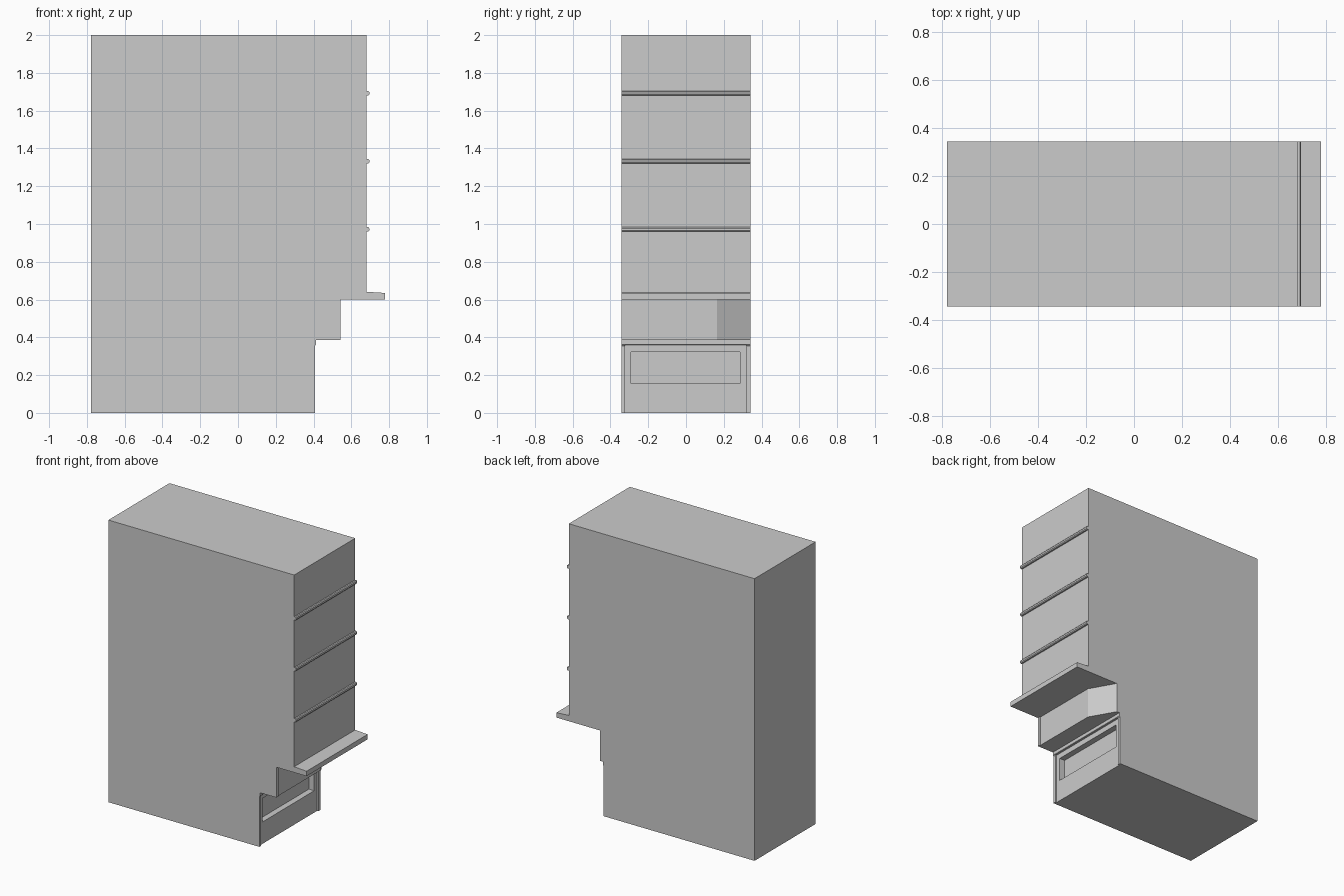
import bpy, bmesh
from mathutils import Vector

if "Cube" in bpy.data.objects:
    bpy.data.objects.remove(bpy.data.objects["Cube"])

W = 0.342  # half width in y


def prism(name, pts, direction):
    """Extrude a planar outline into a closed solid."""
    bm = bmesh.new()
    face = bm.faces.new([bm.verts.new(p) for p in pts])
    res = bmesh.ops.extrude_face_region(bm, geom=[face])
    moved = [g for g in res["geom"] if isinstance(g, bmesh.types.BMVert)]
    bmesh.ops.translate(bm, verts=moved, vec=Vector(direction))
    bmesh.ops.recalc_face_normals(bm, faces=bm.faces)
    me = bpy.data.meshes.new(name)
    bm.to_mesh(me)
    bm.free()
    ob = bpy.data.objects.new(name, me)
    bpy.context.collection.objects.link(ob)
    return ob


def side_prism(name, xz):
    return prism(name, [(x, -W, z) for x, z in xz], (0, 2 * W, 0))


def box(name, x0, x1, y0, y1, z0, z1):
    return prism(name, [(x0, y0, z0), (x1, y0, z0), (x1, y1, z0), (x0, y1, z0)],
                 (0, 0, z1 - z0))


def combine(target, other, operation):
    """Apply a boolean and discard the helper object."""
    mod = target.modifiers.new(operation.title(), 'BOOLEAN')
    mod.operation = operation
    mod.solver = 'EXACT'
    mod.object = other
    bpy.context.view_layer.objects.active = target
    bpy.ops.object.modifier_apply(modifier=mod.name)
    bpy.data.objects.remove(other)


# cabinet body with front ledge, toe lip and stepped base
cabinet = side_prism("cabinet", [
    (-0.777, 0), (0.407, 0), (0.407, 0.355), (0.413, 0.362), (0.413, 0.6),
    (0.777, 0.6), (0.777, 0.635), (0.68, 0.641), (0.68, 2), (-0.777, 2)])

# intermediate step with one angled corner
step = prism("step", [(0.3, -W, 0.385), (0.542, -W, 0.385), (0.542, -0.322, 0.385),
                      (0.536, -0.322, 0.385), (0.536, 0.165, 0.385),
                      (0.435, W, 0.385), (0.3, W, 0.385)], (0, 0, 0.225))
combine(cabinet, step, 'UNION')

# framed lower panel and its inset window
combine(cabinet, box("panel_cut", 0.397, 0.5, -0.322, 0.32, -0.1, 0.36), 'DIFFERENCE')
combine(cabinet, box("window_cut", 0.355, 0.5, -0.29, 0.287, 0.155, 0.322), 'DIFFERENCE')

# horizontal shelf beads on the tall front
for i, z in enumerate((0.971, 1.333, 1.693)):
    side_prism(f"shelf_bead_{i + 1}", [
        (0.68, z - 0.012), (0.69, z - 0.012), (0.695, z - 0.006),
        (0.695, z + 0.006), (0.69, z + 0.012), (0.68, z + 0.012)])
